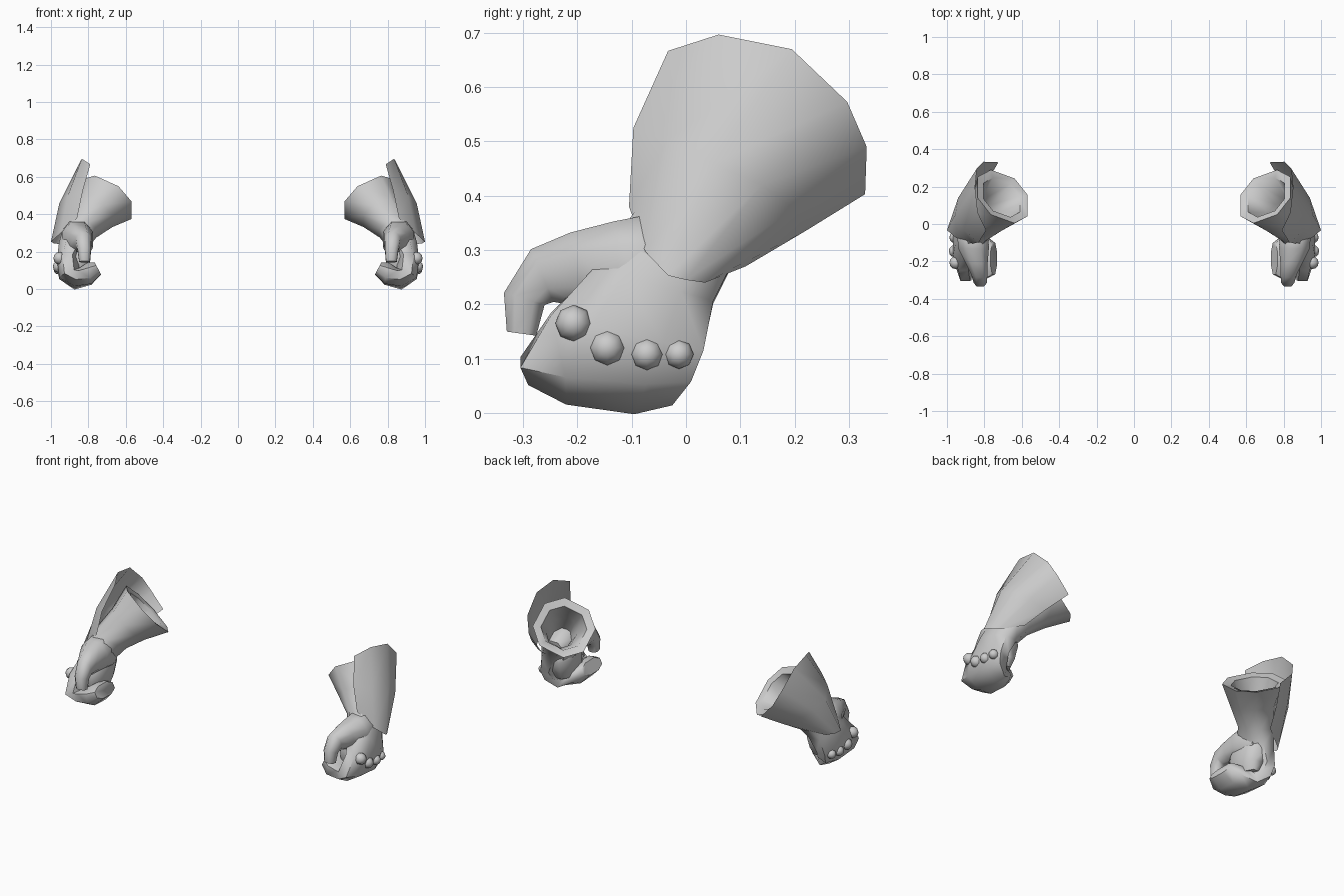
import bpy, bmesh, math
from mathutils import Vector, Matrix

if "Cube" in bpy.data.objects:
    bpy.data.objects.remove(bpy.data.objects["Cube"])

steel = bpy.data.materials.new("light_grey")
steel.diffuse_color = (0.6, 0.6, 0.6, 1)
steel.use_nodes = True
steel.node_tree.nodes["Principled BSDF"].inputs["Base Color"].default_value = steel.diffuse_color


def finish(bm, name, angle=60):
    """Turn a bmesh into a smooth object mirrored to the other arm."""
    bmesh.ops.recalc_face_normals(bm, faces=bm.faces)
    me = bpy.data.meshes.new(name)
    bm.to_mesh(me)
    bm.free()
    ob = bpy.data.objects.new(name, me)
    bpy.context.collection.objects.link(ob)
    me.materials.append(steel)
    bpy.ops.object.select_all(action='DESELECT')
    ob.select_set(True)
    bpy.context.view_layer.objects.active = ob
    bpy.ops.object.shade_smooth_by_angle(angle=math.radians(angle))
    ob.modifiers.new("other_side", 'MIRROR')
    return ob


def loft(name, sections, sides=8, power=0.85, angle=60):
    """Skin oval rings given as (centre, half width, half thickness)."""
    bm = bmesh.new()
    rings = []
    for c, w, t in sections:
        c, w, t = Vector(c), Vector(w), Vector(t)
        ring = []
        for i in range(sides):
            a = 2 * math.pi * (i + 0.5) / sides
            u, v = math.cos(a), math.sin(a)
            u = math.copysign(abs(u) ** power, u)
            v = math.copysign(abs(v) ** power, v)
            ring.append(bm.verts.new(c + w * u + t * v))
        rings.append(ring)
    for a, b in zip(rings, rings[1:]):
        for i in range(sides):
            j = (i + 1) % sides
            bm.faces.new((a[i], a[j], b[j], b[i]))
    bm.faces.new(rings[0])
    bm.faces.new(rings[-1])
    return finish(bm, name, angle)


# Hollow cuff, wrist, back of the hand and curled fingers
loft("glove", [
    ((.865, -.04, .27), (0, -.05, .03), (.045, .008, .015)),   # inside bottom
    ((.785, .05, .390), (0, -.070, .050), (.070, .022, .03)),  # inside wall
    ((.707, .142, .475), (0, -.094, .076), (.105, .038, .047)),  # inner lip
    ((.702, .147, .481), (0, -.128, .104), (.143, .052, .064)),  # outer lip
    ((.768, .062, .405), (0, -.098, .070), (.104, .033, .045)),
    ((.84, -.003, .322), (0, -.094, .052), (.088, .01, .025)),  # wrist
    ((.882, -.062, .232), (0, -.120, .030), (.080, 0, .005)),
    ((.912, -.108, .150), (0, -.150, .035), (.060, 0, -.005)),  # knuckles
    ((.902, -.148, .080), (0, -.168, .014), (.058, 0, -.022)),
    ((.86, -.158, .056), (0, -.142, .020), (.015, 0, -.053)),   # finger bend
    ((.795, -.180, .082), (0, -.122, .006), (-.012, 0, -.06)),
    ((.75, -.185, .110), (0, -.090, .002), (-.018, 0, -.034)),  # fingertips
])

# Thumb with its broad base, bending down toward the fingers
loft("thumb", [
    ((.860, .010, .240), (.060, 0, 0), (0, .01, .070)),
    ((.862, -.06, .262), (.088, 0, 0), (0, 0, .112)),
    ((.858, -.125, .265), (.088, 0, 0), (0, -.008, .094)),
    ((.842, -.20, .264), (.064, 0, 0), (0, -.014, .073)),
    ((.826, -.265, .253), (.045, 0, 0), (0, -.022, .052)),
    ((.822, -.298, .21), (.038, 0, 0), (0, -.04, .012)),
    ((.820, -.303, .146), (.031, 0, 0), (0, -.029, .004)),
])

# Heel of the palm closing the fist behind the curled fingers
loft("palm", [
    ((.862, -.06, .27), (0, -.09, .03), (.06, 0, .01)),
    ((.850, -.085, .20), (0, -.125, .01), (.068, 0, 0)),
    ((.850, -.10, .13), (0, -.115, .01), (.062, 0, 0)),
    ((.852, -.10, .075), (0, -.09, 0), (.045, 0, 0)),
])

# Round studs over the knuckles
turn = Matrix.Rotation(math.pi / 2, 3, 'Y')
for k, (x, y, z, r) in enumerate([(.953, -.207, .165, .034), (.957, -.145, .120, .033),
                                  (.957, -.072, .108, .030), (.950, -.013, .108, .027)]):
    bm = bmesh.new()
    bmesh.ops.create_uvsphere(bm, u_segments=8, v_segments=6, radius=r)
    bmesh.ops.rotate(bm, verts=bm.verts, cent=(0, 0, 0), matrix=turn)
    bmesh.ops.translate(bm, verts=bm.verts, vec=(x, y, z))
    finish(bm, f"knuckle_stud_{k + 1}", 80)

# Curved guard plate on the outside of the forearm, rows from hand to elbow
rows = [
    [(.86, -.105, .38), (.95, -.075, .297), (1, -.033, .253),
     (.985, .0, .245), (.95, .035, .24), (.84, .11, .27)],
    [(.83, -.097, .525), (.91, -.035, .50), (.955, .05, .46),
     (.94, .14, .42), (.88, .20, .375), (.79, .22, .335)],
    [(.79, -.033, .667), (.835, .06, .697), (.85, .195, .67),
     (.84, .297, .573), (.805, .333, .49), (.725, .33, .403)],
]
bm = bmesh.new()
grid = [[bm.verts.new(p) for p in row] for row in rows]
for a, b in zip(grid, grid[1:]):
    for i in range(len(a) - 1):
        bm.faces.new((a[i], a[i + 1], b[i + 1], b[i]))
finish(bm, "forearm_plate")
